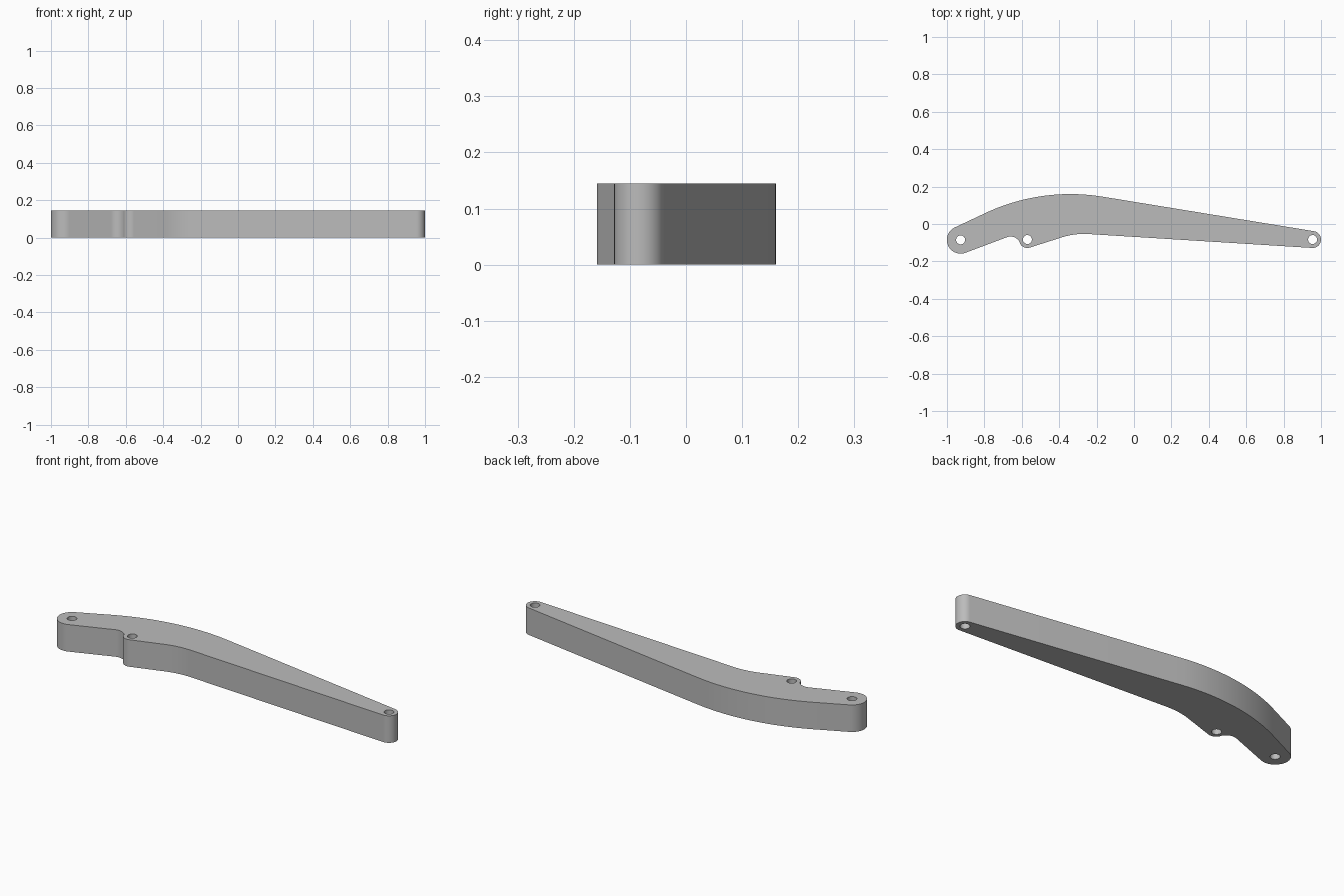
import bpy, bmesh
from math import cos, sin, radians

if "Cube" in bpy.data.objects:
    bpy.data.objects.remove(bpy.data.objects["Cube"], do_unlink=True)

THICKNESS = 0.145
HOLE_RADIUS = 0.024
LEFT_PIVOT, MID_PIVOT, RIGHT_PIVOT = (-0.927, -0.085), (-0.57, -0.083), (0.955, -0.083)


def arc(center, radius, start, end, steps):
    """Points along a circular arc, angles in degrees."""
    angles = [radians(start + (end - start) * i / steps) for i in range(steps + 1)]
    return [(center[0] + radius * cos(a), center[1] + radius * sin(a)) for a in angles]


# Arm silhouette: arcs joined by straight tangent edges, counter-clockwise
outline = (
    arc(LEFT_PIVOT, 0.0735, 116, 290, 24)            # large end
    + arc((-0.66, -0.122), 0.055, 110, 23, 12)       # notch
    + arc(MID_PIVOT, 0.045, 203, 288, 12)[1:]        # middle lug
    + arc((-0.266, -0.453), 0.40, 108, 86.3, 12)     # inner bend
    + arc(RIGHT_PIVOT, 0.045, -93.7, 80.6, 24)       # small end
    + arc((-0.34, -0.91), 1.07, 80.6, 116, 24)       # outer bend
)
holes = [arc(p, HOLE_RADIUS, 0, 360, 32)[:-1] for p in (LEFT_PIVOT, MID_PIVOT, RIGHT_PIVOT)]

# Walls of the outline and bores, then caps that leave the bores open
bm = bmesh.new()
rims = ([], [])
for loop in [outline] + holes:
    low, high = ([bm.verts.new((x, y, z)) for x, y in loop] for z in (0, THICKNESS))
    n = len(loop)
    for i in range(n):
        j = (i + 1) % n
        bm.faces.new((low[i], low[j], high[j], high[i]))
        rims[0].append(bm.edges.get((low[i], low[j])))
        rims[1].append(bm.edges.get((high[i], high[j])))
for rim in rims:
    bmesh.ops.triangle_fill(bm, edges=rim, use_beauty=True, normal=(0, 0, 1))
bmesh.ops.recalc_face_normals(bm, faces=bm.faces)

mesh = bpy.data.meshes.new("lever_arm")
bm.to_mesh(mesh)
bm.free()
arm = bpy.data.objects.new("lever_arm", mesh)
bpy.context.collection.objects.link(arm)

# Plain grey finish
grey = bpy.data.materials.new("grey")
grey.use_nodes = True
color = (0.5, 0.5, 0.5, 1)
grey.diffuse_color = color
grey.node_tree.nodes["Principled BSDF"].inputs["Base Color"].default_value = color
mesh.materials.append(grey)

bpy.ops.object.select_all(action="DESELECT")
arm.select_set(True)
bpy.context.view_layer.objects.active = arm
bpy.ops.object.shade_smooth_by_angle(angle=radians(30))
